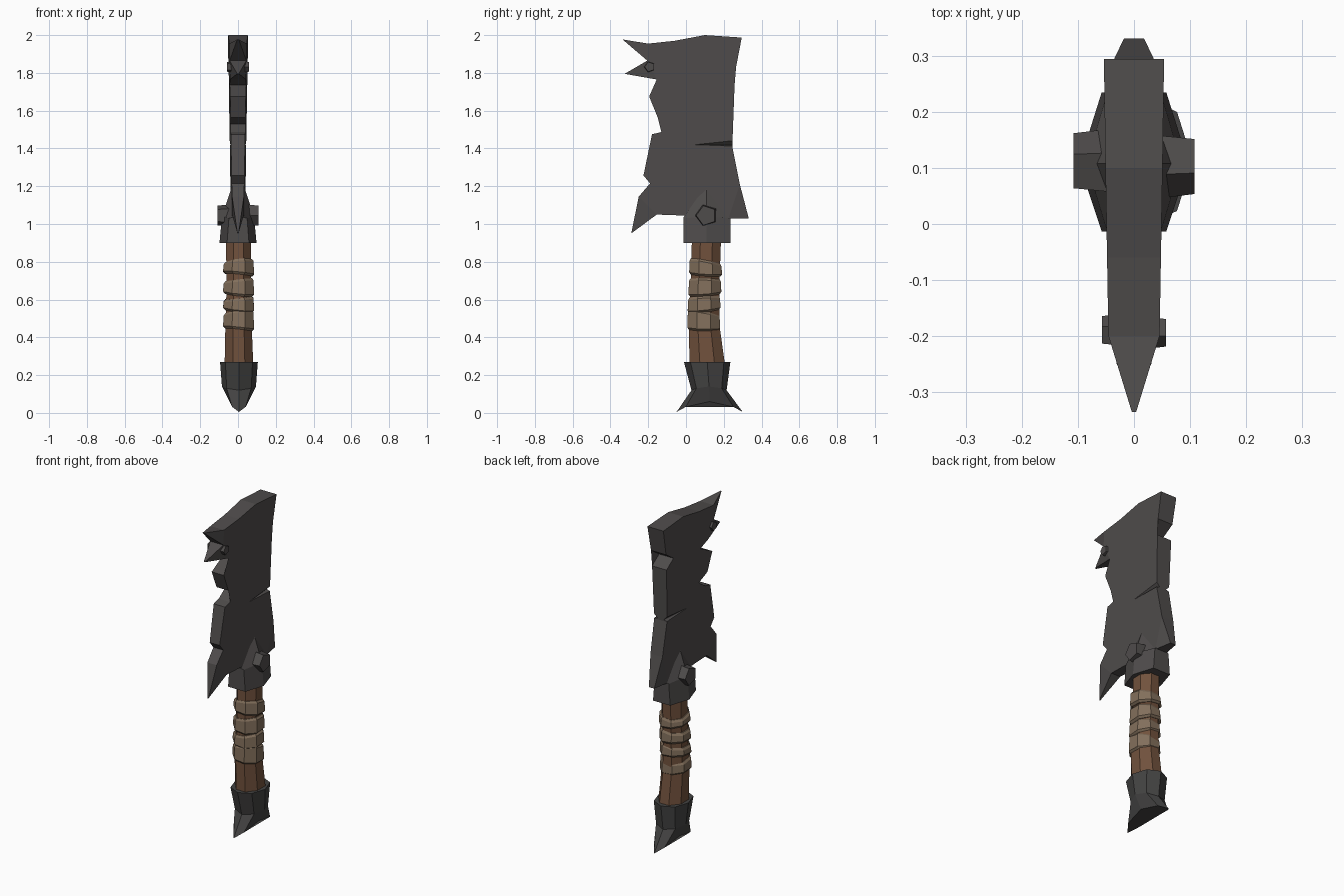
import bpy, bmesh, math
from mathutils import Matrix

if "Cube" in bpy.data.objects:
    bpy.data.objects.remove(bpy.data.objects["Cube"])


def mat(name, rgb):
    m = bpy.data.materials.new(name)
    m.diffuse_color = (*rgb, 1)
    m.use_nodes = True
    m.node_tree.nodes["Principled BSDF"].inputs["Base Color"].default_value = m.diffuse_color
    return m


IRON = mat("dark iron", (0.078, 0.072, 0.071))
STEEL = mat("pommel iron", (0.058, 0.057, 0.056))
WOOD = mat("brown wood", (0.165, 0.083, 0.046))
WRAP = mat("leather wrap", (0.225, 0.160, 0.106))


def finish(name, bm, material):
    bmesh.ops.recalc_face_normals(bm, faces=bm.faces)
    me = bpy.data.meshes.new(name)
    bm.to_mesh(me)
    bm.free()
    ob = bpy.data.objects.new(name, me)
    bpy.context.collection.objects.link(ob)
    me.materials.append(material)
    return ob


def skin(name, rings, material):
    """Join equal-length rings of points and cap both ends."""
    bm = bmesh.new()
    vs = [[bm.verts.new(p) for p in r] for r in rings]
    for a, b in zip(vs, vs[1:]):
        for i in range(len(a)):
            j = (i + 1) % len(a)
            bm.faces.new((a[i], a[j], b[j], b[i]))
    bm.faces.new(vs[0])
    bm.faces.new(vs[-1])
    return finish(name, bm, material)


def octagon(cx, cy, z, hx, hy, slope_x=0, slope_y=0):
    k = math.cos(math.pi / 8)
    pts = []
    for i in range(8):
        a = math.pi / 8 + i * math.pi / 4
        dx, dy = hx / k * math.cos(a), hy / k * math.sin(a)
        pts.append((cx + dx, cy + dy, z + slope_x * dx + slope_y * dy))
    return pts


# Blade: jagged outline (y, z); third number is the half thickness of a thin tip
outline = [(-.336, 1.977, .004), (-.20, 1.955), (-.06, 1.97), (.10, 2.0), (.295, 1.987),
           (.265, 1.83), (.19, 1.78), (.257, 1.733), (.245, 1.41), (.285, 1.21),
           (.332, 1.03, .018), (.225, 1.03), (-.015, 1.045), (-.155, 1.05),
           (-.29, .95, .003), (-.25, 1.145), (-.19, 1.215), (-.225, 1.257), (-.18, 1.475),
           (-.13, 1.487), (-.065, 1.53), (-.15, 1.565), (-.195, 1.675), (-.075, 1.735),
           (-.155, 1.765), (-.325, 1.795, .004), (-.205, 1.865)]
bm = bmesh.new()
n = len(outline)
sides = []
for s in (-1, 1):
    vs = []
    for p in outline:
        t = p[2] if len(p) > 2 else .036 + .017 * (p[1] - 1.2) + .015 * p[0]
        vs.append(bm.verts.new((s * t, p[0], p[1])))
    sides.append(vs)
    bm.faces.new([v for v, p in zip(vs, outline) if len(p) == 2])
    for i, p in enumerate(outline):
        if len(p) > 2:
            bm.faces.new((vs[i - 1], vs[i], vs[(i + 1) % n]))
for i in range(n):
    j = (i + 1) % n
    bm.faces.new((sides[0][i], sides[0][j], sides[1][j], sides[1][i]))
bmesh.ops.triangulate(bm, faces=[f for f in bm.faces if len(f.verts) > 4])
blade = finish("blade", bm, IRON)

# Battle scar cut into both sides of the blade near the spine
for s in (-1, 1):
    bm = bmesh.new()
    v = [bm.verts.new(p) for p in ((s * .045, .0, 1.42), (s * .07, .28, 1.405),
                                   (s * .07, .28, 1.47), (s * .018, .28, 1.418))]
    for f in ((0, 1, 2), (0, 1, 3), (0, 2, 3), (1, 2, 3)):
        bm.faces.new([v[i] for i in f])
    cutter = finish("scar_cutter", bm, IRON)
    cutter.hide_render = True
    mod = blade.modifiers.new("scar", 'BOOLEAN')
    mod.operation, mod.solver, mod.object = 'DIFFERENCE', 'EXACT', cutter
    bpy.context.view_layer.objects.active = blade
    bpy.ops.object.modifier_apply(modifier=mod.name)
    bpy.data.objects.remove(cutter)


# Socket: ridged six-sided collar rising to a point on each blade face
def collar(z, end, ridge, zr, y0=-.013, y1=.235):
    return [(end, y0, z), (ridge, .108, zr), (end, y1, z),
            (-end, y1, z), (-ridge, .108, zr), (-end, y0, z)]


skin("socket", [collar(.90, .058, .098, .90), collar(1.03, .048, .085, 1.04),
                collar(1.035, .03, .028, 1.21)], IRON)


# Five-sided rivets on both faces
def rivet(name, y, z, r, x0, x1):
    for s in (-1, 1):
        bm = bmesh.new()
        bmesh.ops.create_cone(bm, cap_ends=True, segments=5, radius1=r, radius2=r * .85,
                              depth=x1 - x0)
        m = (Matrix.Translation((s * (x0 + x1) / 2, y, z))
             @ Matrix.Rotation(s * math.pi / 2, 4, 'Y')
             @ Matrix.Rotation(math.pi if s > 0 else 0, 4, 'Z'))
        bm.transform(m)
        finish(name, bm, IRON)


rivet("socket_rivet", .108, 1.045, .064, .03, .108)
rivet("tip_rivet", -.192, 1.832, .032, .02, .057)

# Wooden grip
skin("grip", [octagon(.005, .113, .25, .076, .094), octagon(.003, .097, .45, .07, .082),
              octagon(.003, .1, .65, .064, .076), octagon(.003, .108, .91, .066, .077)], WOOD)

# Leather bands: y centre, bottom z, top z, bottom slope, top slope
for cy, z0, z1, s0, s1 in ((.094, .44, .53, -.03, -.17), (.096, .54, .61, .1, .05),
                           (.1, .625, .705, .08, -.02), (.104, .73, .80, -.06, -.2)):
    skin("wrap_band", [octagon(.003, cy, z0, .07, .078, -.1, s0),
                       octagon(.003, cy, z0 + .012, .082, .087, -.1, s0),
                       octagon(.003, cy, z1 - .012, .079, .084, .12, s1),
                       octagon(.003, cy, z1, .07, .078, .12, s1)], WRAP)


# Pommel: collar narrowing, then flaring into a forked fish tail
def tail_ring(cy, hx, hy, zs):
    q = .72
    pts = ((1, 0, 0), (q, q, 1), (0, 1, 2), (-q, q, 1), (-1, 0, 0), (-q, -q, 1), (0, -1, 2), (q, -q, 1))
    return [(.005 + a * hx, cy + b * hy, zs[c]) for a, b, c in pts]


skin("pommel", [tail_ring(.112, .1, .123, (.27, .27, .27)),
                tail_ring(.122, .09, .093, (.14, .13, .12)),
                tail_ring(.125, .05, .175, (.06, .032, .005))], STEEL)
